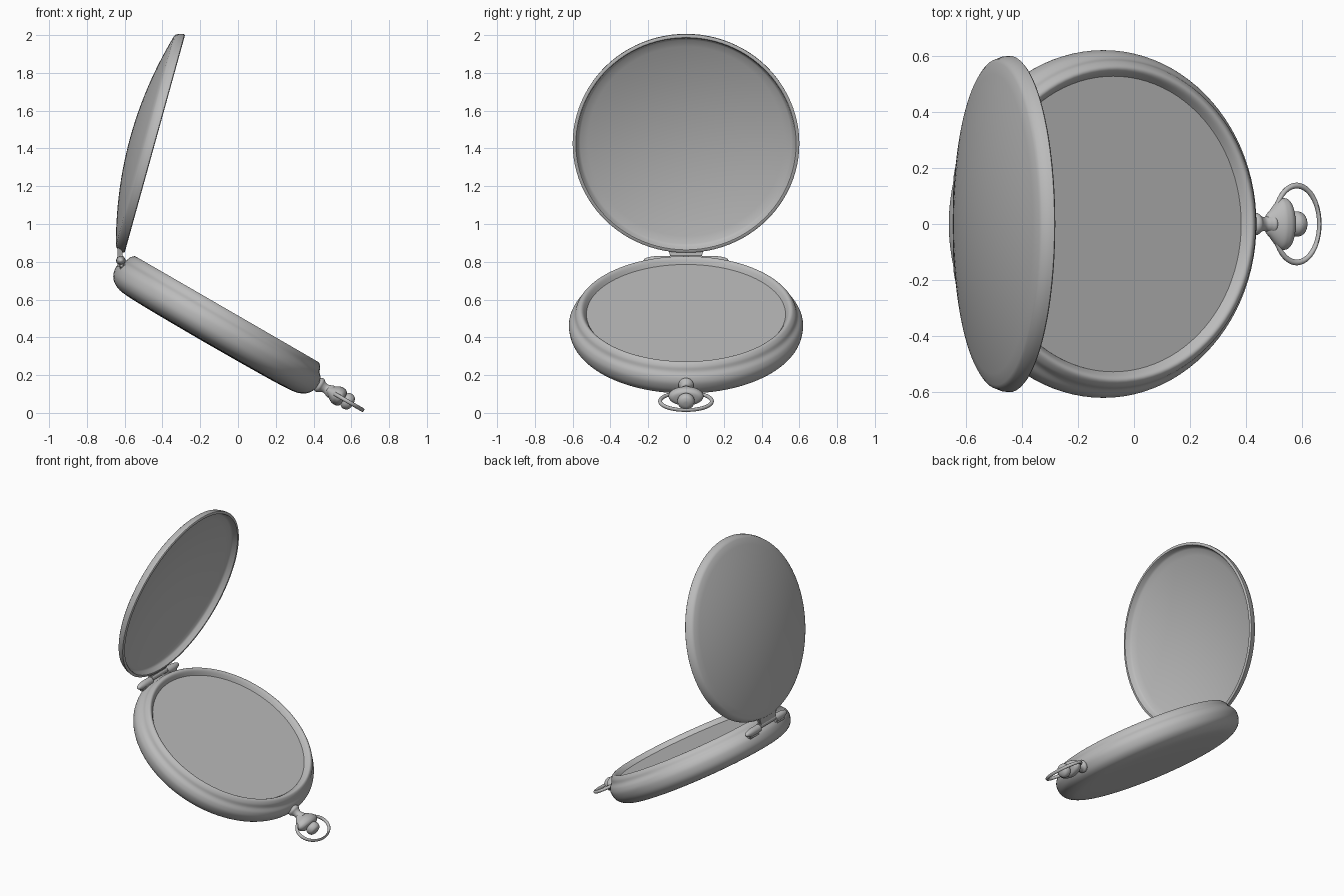
import bpy, bmesh, math
from mathutils import Matrix, Vector

old = bpy.data.objects.get("Cube")
if old:
    bpy.data.objects.remove(old, do_unlink=True)

metal = bpy.data.materials.new("grey metal")
metal.use_nodes = True
GREY = (0.5, 0.5, 0.5, 1)
metal.diffuse_color = GREY
metal.node_tree.nodes["Principled BSDF"].inputs["Base Color"].default_value = GREY

# Local frames: the case tilts forward, the lid stands open
CASE = Matrix.Translation((-0.11, 0, 0.46)) @ Matrix.Rotation(math.radians(30), 4, 'Y')
LID = Matrix.Translation((-0.44, 0, 1.425)) @ Matrix.Rotation(math.radians(-74.5), 4, 'Y')
ALONG_X = Matrix.Rotation(math.radians(90), 4, 'Y')
ALONG_Y = Matrix.Rotation(math.radians(-90), 4, 'X')


def finish(name, bm, matrix, angle=40):
    bmesh.ops.remove_doubles(bm, verts=bm.verts, dist=1e-5)
    bmesh.ops.recalc_face_normals(bm, faces=bm.faces)
    mesh = bpy.data.meshes.new(name)
    bm.to_mesh(mesh)
    bm.free()
    mesh.materials.append(metal)
    obj = bpy.data.objects.new(name, mesh)
    bpy.context.collection.objects.link(obj)
    obj.matrix_world = matrix
    bpy.ops.object.select_all(action='DESELECT')
    bpy.context.view_layer.objects.active = obj
    obj.select_set(True)
    bpy.ops.object.shade_smooth_by_angle(angle=math.radians(angle))
    return obj


def lathe(name, profile, matrix, steps=96, squash=1.0, angle=40):
    """Spin (radius, height) points about local z; squash flattens local x."""
    bm = bmesh.new()
    verts = [bm.verts.new((r, 0, h)) for r, h in profile]
    edges = [bm.edges.new(pair) for pair in zip(verts, verts[1:])]
    bmesh.ops.spin(bm, geom=verts + edges, cent=(0, 0, 0), axis=(0, 0, 1),
                   angle=math.tau, steps=steps, use_merge=True)
    bmesh.ops.scale(bm, vec=(squash, 1, 1), verts=bm.verts)
    return finish(name, bm, matrix, angle)


def curve_points(points, per=5):
    """Catmull-Rom smoothing of a short profile."""
    pts = [Vector(p) for p in points]
    pts = [pts[0]] + pts + [pts[-1]]
    out = []
    for a, b, c, d in zip(pts, pts[1:], pts[2:], pts[3:]):
        for i in range(per):
            t = i / per
            out.append(0.5 * (2 * b + (c - a) * t + (2 * a - 5 * b + 4 * c - d) * t ** 2
                              + (3 * b - a - 3 * c + d) * t ** 3))
    return out + [pts[-1]]


# Case: shallow back, bulging side and raised bezel
case_side = curve_points([(0, -0.108), (0.3, -0.106), (0.5, -0.1), (0.57, -0.083),
                          (0.608, -0.048), (0.62, 0), (0.611, 0.035), (0.591, 0.06),
                          (0.58, 0.085), (0.562, 0.102), (0.545, 0.097), (0.525, 0.068)])
lathe("watch_case", case_side, CASE, angle=60)

# Dial: flat disc inside the bezel
lathe("dial", [(0, 0.072), (0.527, 0.072), (0.527, 0.062), (0, 0.062)], CASE)

# Lid: domed shell with a narrow rim
dome = lambda radius, base, rise: [(radius * i / 14, base + rise * (1 - (i / 14) ** 2))
                                   for i in range(15)]
lid_outer = dome(0.575, 0.055, 0.08)
lid_rim = [(0.588, 0.046), (0.598, 0.02), (0.6, 0.004), (0.596, 0),
           (0.583, 0), (0.578, 0.006), (0.572, 0.028)]
lid_inner = dome(0.56, 0.037, 0.078)[::-1]
lathe("lid", lid_outer + lid_rim + lid_inner, LID, angle=50)

# Hinge: two tapered lugs on the case, a knuckle and leaf on the lid
HINGE = Vector((-0.622, 0, 0.818))
for side, label in ((1, "left"), (-1, "right")):
    lug = curve_points([(0, 0.225), (0.013, 0.215), (0.022, 0.18), (0.025, 0.14),
                        (0.025, 0.085)], 3) + [(0, 0.085)]
    lathe(label + "_hinge_lug", [(r, h * side) for r, h in lug],
          Matrix.Translation(HINGE + Vector((0.002, 0, -0.012))) @ ALONG_Y, 24)
    bm = bmesh.new()
    bmesh.ops.create_cube(bm, size=1, matrix=Matrix.Diagonal((0.04, 0.1, 0.05, 1)))
    bmesh.ops.bevel(bm, geom=bm.edges[:], offset=0.012, segments=3, affect='EDGES')
    finish(label + "_hinge_foot", bm,
           Matrix.Translation(HINGE + Vector((0.005, 0.14 * side, -0.032))))
lathe("hinge_knuckle", [(0, -0.083), (0.019, -0.083), (0.019, 0.083), (0, 0.083)],
      Matrix.Translation(HINGE) @ ALONG_Y, 24)
bm = bmesh.new()
bmesh.ops.create_cube(bm, size=1, matrix=Matrix.Diagonal((0.025, 0.16, 0.06, 1)))
for v in bm.verts:
    if v.co.z > 0:
        v.co.y *= 1.25
bmesh.ops.bevel(bm, geom=bm.edges[:], offset=0.006, segments=2, affect='EDGES')
finish("hinge_leaf", bm, Matrix.Translation(HINGE + Vector((-0.003, 0, 0.032))))

# Stem, flattened crown and round button along the case's axis
lathe("stem", curve_points([(0, 0.6), (0.034, 0.612), (0.04, 0.63), (0.03, 0.645),
                            (0.025, 0.662), (0.03, 0.68), (0.034, 0.7), (0, 0.71)]),
      CASE @ ALONG_X, 32)
lathe("crown", curve_points([(0, 0.67), (0.03, 0.672), (0.05, 0.69), (0.085, 0.722),
                             (0.092, 0.74), (0.088, 0.758), (0.065, 0.772), (0, 0.777)]),
      CASE @ ALONG_X, 40, squash=0.55)
lathe("button", curve_points([(0, 0.76), (0.03, 0.77), (0.043, 0.785), (0.045, 0.8),
                              (0.038, 0.818), (0.02, 0.828), (0, 0.83)]),
      CASE @ ALONG_X, 32)

# Bow: thin oval ring lying in the plane of the case
tube = [(0.137 + 0.0105 * math.cos(math.tau * i / 12), 0.0105 * math.sin(math.tau * i / 12))
        for i in range(13)]
lathe("bow_ring", tube, CASE @ Matrix.Translation((0.797, 0, 0)), 64, squash=0.68)
